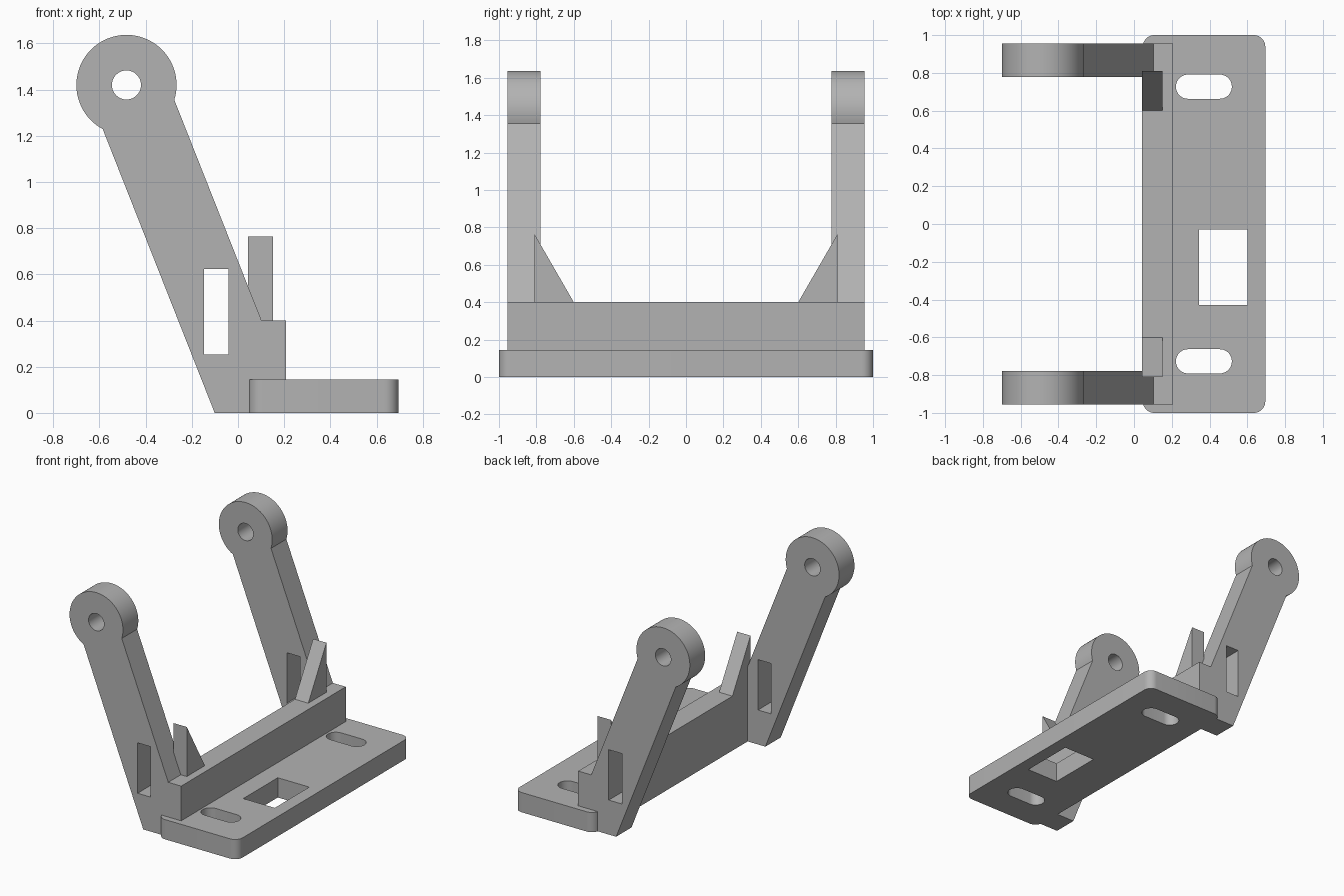
import bpy, bmesh
from math import sin, cos, pi, radians
from mathutils import Matrix, Euler

cube = bpy.data.objects.get("Cube")
if cube:
    bpy.data.objects.remove(cube, do_unlink=True)

grey = bpy.data.materials.new("plain grey")
grey.use_nodes = True
grey.diffuse_color = (0.45, 0.45, 0.45, 1)
grey.node_tree.nodes["Principled BSDF"].inputs["Base Color"].default_value = (0.45, 0.45, 0.45, 1)


def arc(cx, cy, r, start, end, steps):
    angles = [radians(start + (end - start) * i / steps) for i in range(steps + 1)]
    return [(cx + r * cos(a), cy + r * sin(a)) for a in angles]


def rect(x0, x1, y0, y1):
    return [(x0, y0), (x1, y0), (x1, y1), (x0, y1)]


def rounded_rect(x0, x1, y0, y1, r, steps):
    corners = [(x1 - r, y1 - r), (x0 + r, y1 - r), (x0 + r, y0 + r), (x1 - r, y0 + r)]
    return [p for i, (cx, cy) in enumerate(corners)
            for p in arc(cx, cy, r, 90 * i, 90 * i + 90, steps)]


def slab(name, loops, thickness, location, rotation=(0, 0, 0)):
    """Extrude an outline (first loop) with holes (other loops), centred on its plane."""
    curve = bpy.data.curves.new(name, "CURVE")
    curve.dimensions = "2D"
    curve.fill_mode = "BOTH"
    curve.extrude = thickness / 2
    for loop in loops:
        spline = curve.splines.new("POLY")
        spline.points.add(len(loop) - 1)
        for point, (x, y) in zip(spline.points, loop):
            point.co = (x, y, 0, 1)
        spline.use_cyclic_u = True
    helper = bpy.data.objects.new(name + " outline", curve)
    bpy.context.collection.objects.link(helper)
    bpy.context.view_layer.update()
    mesh = bpy.data.meshes.new_from_object(helper.evaluated_get(bpy.context.evaluated_depsgraph_get()))
    bpy.data.objects.remove(helper, do_unlink=True)

    # Weld the caps to the walls and place the part
    bm = bmesh.new()
    bm.from_mesh(mesh)
    bmesh.ops.remove_doubles(bm, verts=bm.verts, dist=0.0002)
    bm.transform(Matrix.Translation(location) @ Euler(rotation).to_matrix().to_4x4())
    bmesh.ops.recalc_face_normals(bm, faces=bm.faces)
    bm.to_mesh(mesh)
    bm.free()
    mesh.materials.clear()
    mesh.materials.append(grey)
    obj = bpy.data.objects.new(name, mesh)
    bpy.context.collection.objects.link(obj)
    bpy.ops.object.select_all(action="DESELECT")
    obj.select_set(True)
    bpy.context.view_layer.objects.active = obj
    bpy.ops.object.shade_smooth_by_angle(angle=radians(30))
    return obj


# Base plate with two bolt slots and a rectangular opening
slots = [rounded_rect(0.222, 0.518, s * 0.727 - 0.064, s * 0.727 + 0.064, 0.0635, 10) for s in (-1, 1)]
slab("base_plate",
     [rounded_rect(0.047, 0.695, -1, 1, 0.06, 10), rect(0.344, 0.6, -0.43, -0.03)] + slots,
     0.145, (0, 0, 0.0725))

# Cross beam between the arms
slab("cross_beam", [rect(0.043, 0.207, 0, 0.4)], 1.556, (0, 0, 0), (pi / 2, 0, 0))

# Leaning arms: foot, round eye at the top, pivot hole and slot window
eye = (-0.483, 1.42)
arm_outline = [(-0.101, 0), (0.207, 0), (0.207, 0.4), (0.102, 0.4)]
arm_outline += arc(*eye, 0.217, -17.3, 241.7, 56)
pivot_hole = arc(*eye, 0.063, 0, 350, 35)
window = rect(-0.147, -0.041, 0.253, 0.623)

for side, s in (("left", 1), ("right", -1)):
    # The sides are named by the turned model: back arm and front arm lie along y
    place = "back" if s > 0 else "front"
    slab(place + "_arm", [arm_outline, pivot_hole, window], 0.178,
         (0, s * 0.866, 0), (pi / 2, 0, 0))
    # Triangular gusset bracing the arm against the beam
    slab(place + "_gusset", [[(s * 0.6, 0.4), (s * 0.81, 0.4), (s * 0.81, 0.764)]], 0.108,
         (0.097, 0, 0), (pi / 2, 0, pi / 2))
